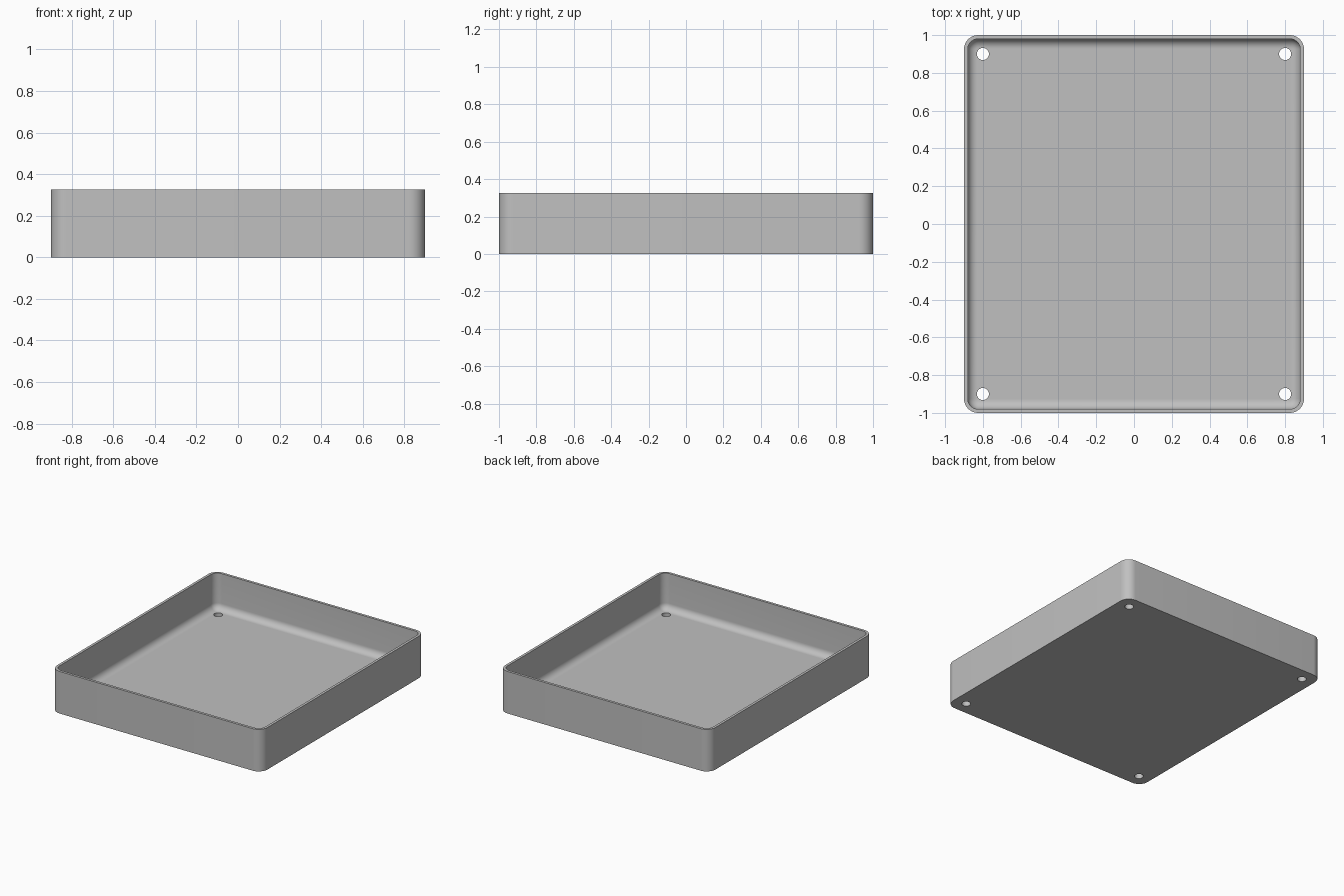
import bpy
import bmesh
from math import sin, cos, pi, radians

cube = bpy.data.objects.get("Cube")
if cube:
    bpy.data.objects.remove(cube, do_unlink=True)

HALF_X, HALF_Y, HEIGHT = 0.9, 1.0, 0.325
CORNER, WALL, FLOOR, FILLET = 0.075, 0.02, 0.045, 0.05
HOLE_X, HOLE_Y, HOLE_R = 0.8, 0.9, 0.032
STEPS = 10

grey = bpy.data.materials.new("plain grey")
grey.use_nodes = True
colour = (0.53, 0.53, 0.53, 1)
grey.diffuse_color = colour
grey.node_tree.nodes["Principled BSDF"].inputs["Base Color"].default_value = colour


def rounded_ring(bm, inset, z):
    """Rounded rectangle of vertices, moved in from the outside by inset."""
    r = CORNER - inset
    cx, cy = HALF_X - CORNER, HALF_Y - CORNER
    verts = []
    for quarter, (sx, sy) in enumerate([(1, 1), (-1, 1), (-1, -1), (1, -1)]):
        for i in range(STEPS + 1):
            a = (quarter + i / STEPS) * pi / 2
            verts.append(bm.verts.new((sx * cx + r * cos(a), sy * cy + r * sin(a), z)))
    return verts


# Section of the wall: outside, rim, inside, then the fillet into the floor
section = [(0, 0), (0, HEIGHT), (WALL, HEIGHT)]
for i in range(STEPS + 1):
    a = i / STEPS * pi / 2
    section.append((WALL + FILLET * (1 - cos(a)), FLOOR + FILLET * (1 - sin(a))))

bm = bmesh.new()
rings = [rounded_ring(bm, inset, z) for inset, z in section]
for low, high in zip(rings, rings[1:]):
    n = len(low)
    for i in range(n):
        j = (i + 1) % n
        bm.faces.new((low[i], low[j], high[j], high[i]))
bm.faces.new(rings[0][::-1])
bm.faces.new(rings[-1])
bmesh.ops.recalc_face_normals(bm, faces=bm.faces)
mesh = bpy.data.meshes.new("tray")
bm.to_mesh(mesh)
bm.free()
tray = bpy.data.objects.new("tray", mesh)
bpy.context.collection.objects.link(tray)
mesh.materials.append(grey)

# Four screw holes through the floor
bm = bmesh.new()
for sx in (-1, 1):
    for sy in (-1, 1):
        made = bmesh.ops.create_cone(bm, cap_ends=True, segments=32,
                                     radius1=HOLE_R, radius2=HOLE_R, depth=0.3)
        bmesh.ops.translate(bm, verts=made["verts"], vec=(sx * HOLE_X, sy * HOLE_Y, 0))
cut_mesh = bpy.data.meshes.new("hole_cutter")
bm.to_mesh(cut_mesh)
bm.free()
cut_mesh.materials.append(grey)
cutter = bpy.data.objects.new("hole_cutter", cut_mesh)
bpy.context.collection.objects.link(cutter)

cut = tray.modifiers.new("screw holes", 'BOOLEAN')
cut.operation = 'DIFFERENCE'
cut.solver = 'EXACT'
cut.object = cutter

bpy.ops.object.select_all(action='DESELECT')
tray.select_set(True)
bpy.context.view_layer.objects.active = tray
bpy.ops.object.modifier_apply(modifier=cut.name)
bpy.data.objects.remove(cutter, do_unlink=True)
bpy.ops.object.shade_smooth_by_angle(angle=radians(30))
